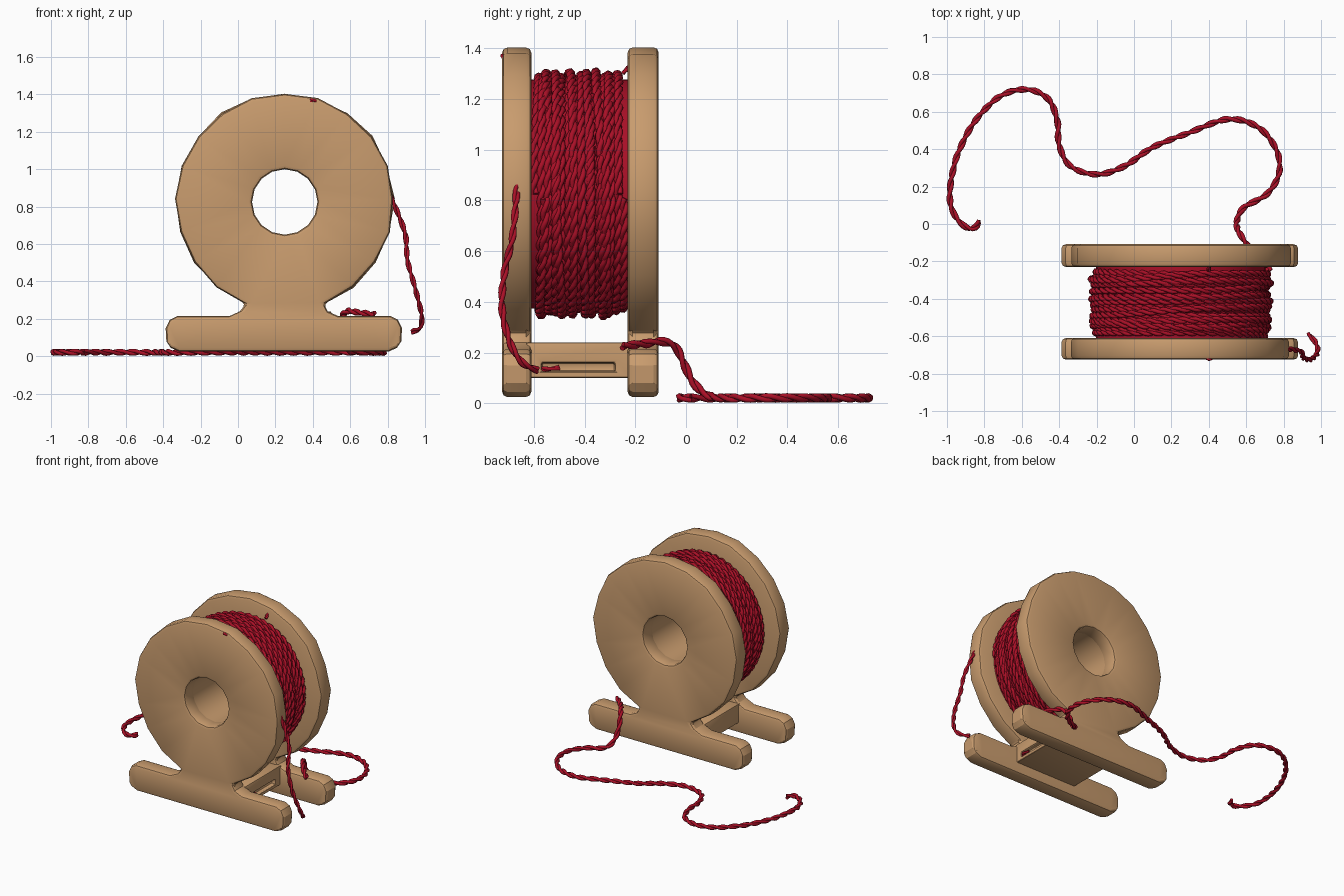
import bpy, bmesh, math, random
from mathutils import Vector

random.seed(7)
if "Cube" in bpy.data.objects:
    bpy.data.objects.remove(bpy.data.objects["Cube"], do_unlink=True)


def material(name, rgb):
    m = bpy.data.materials.new(name)
    m.use_nodes = True
    m.diffuse_color = (*rgb, 1)
    bsdf = next(n for n in m.node_tree.nodes if n.type == 'BSDF_PRINCIPLED')
    bsdf.inputs["Base Color"].default_value = (*rgb, 1)
    return m


WOOD = material("pale wood", (0.58, 0.33, 0.155))
RED = material("red yarn", (0.40, 0.005, 0.02))
CX, CZ, R, HOLE = 0.25, 0.825, 0.585, 0.175   # spool axis and radii


def activate(ob):
    bpy.ops.object.select_all(action='DESELECT')
    ob.select_set(True)
    bpy.context.view_layer.objects.active = ob


def add_mesh(name, bm, mat, bevel=0):
    me = bpy.data.meshes.new(name)
    bm.to_mesh(me)
    bm.free()
    ob = bpy.data.objects.new(name, me)
    bpy.context.collection.objects.link(ob)
    me.materials.append(mat)
    activate(ob)
    if bevel:
        b = ob.modifiers.new("worn edges", 'BEVEL')
        b.width, b.segments = bevel, 2
        b.limit_method, b.angle_limit = 'ANGLE', math.radians(60)
        b.use_clamp_overlap = False
        bpy.ops.object.modifier_apply(modifier=b.name)
    bpy.ops.object.shade_smooth_by_angle(angle=math.radians(25))
    return ob


def ring(radius, n):
    return [(CX + radius * math.cos(2 * math.pi * i / n),
             CZ + radius * math.sin(2 * math.pi * i / n)) for i in range(n)]


# Side frames: round plate with a hole, short neck and long foot in one profile
def side_frame(name, y0, y1):
    outline = []
    n = 18
    for i in range(n + 1):
        a = math.radians(-69 + 318 * i / n)
        r = R + (random.uniform(-0.008, 0.004) if 0 < i < n else 0)
        outline.append((CX + r * math.cos(a), CZ + r * math.sin(a)))
    half = [(0.235, 0.24), (0.29, 0.215), (0.57, 0.215), (0.61, 0.195),
            (0.632, 0.15), (0.628, 0.08), (0.605, 0.045), (0.56, 0.025)]
    outline += [(0.245 - x, z) for x, z in half]
    outline += [(0.245 + x, z) for x, z in reversed(half)]
    bm = bmesh.new()
    for loop in (outline, ring(HOLE, 16)):
        vs = [bm.verts.new((x, y0, z)) for x, z in loop]
        for a, b in zip(vs, vs[1:] + vs[:1]):
            bm.edges.new((a, b))
    bmesh.ops.triangle_fill(bm, edges=bm.edges[:], use_beauty=True)
    ext = bmesh.ops.extrude_face_region(bm, geom=bm.faces[:], use_keep_orig=True)
    top = [v for v in ext["geom"] if isinstance(v, bmesh.types.BMVert)]
    bmesh.ops.translate(bm, verts=top, vec=(0, y1 - y0, 0))
    bmesh.ops.recalc_face_normals(bm, faces=bm.faces[:])
    add_mesh(name, bm, WOOD, 0.02)


side_frame("front_frame", -0.725, -0.61)
side_frame("back_frame", -0.23, -0.108)


# Hollow drum between the plates, and the yarn body around it
def sleeve(name, radius, n, mat, flip):
    bm = bmesh.new()
    loops = [[bm.verts.new((x, y, z)) for x, z in ring(radius, n)] for y in (-0.63, -0.21)]
    for i in range(n):
        j = (i + 1) % n
        bm.faces.new((loops[0][i], loops[0][j], loops[1][j], loops[1][i]))
    bmesh.ops.recalc_face_normals(bm, faces=bm.faces[:])
    if flip:
        bmesh.ops.reverse_faces(bm, faces=bm.faces[:])
    add_mesh(name, bm, mat)


sleeve("drum_bore", HOLE, 16, WOOD, True)
sleeve("yarn_body", 0.452, 48, RED, False)

# Crossbar joining the feet, with a slot in its outer face
bm = bmesh.new()
bmesh.ops.create_cube(bm, size=1)
for v in bm.verts:
    v.co = (CX + v.co.x * 0.5, -0.42 + v.co.y * 0.42, 0.17 + v.co.z * 0.14)
face = next(f for f in bm.faces if f.normal.x > 0.9)
bmesh.ops.inset_region(bm, faces=[face], thickness=0.03)
for v in face.verts:
    v.co.y = -0.57 if v.co.y < -0.42 else -0.28
    v.co.z = 0.125 if v.co.z < 0.17 else 0.16
bmesh.ops.inset_region(bm, faces=[face], thickness=0.002, depth=-0.03)
add_mesh("crossbar", bm, WOOD, 0.008)


# Two-ply yarn: a pair of thin strands twisted around a path
def twisted_yarn(name, path, radius, offset, turn):
    cu = bpy.data.curves.new(name, 'CURVE')
    cu.dimensions = '3D'
    cu.bevel_depth, cu.bevel_resolution = radius, 1
    cu.use_fill_caps = True
    for phase in (0, math.pi):
        pts = []
        ref = Vector((0.3, 0.5, 0.8))
        for i, p in enumerate(path):
            t = (path[min(i + 1, len(path) - 1)] - path[max(i - 1, 0)]).normalized()
            ref = (ref - t * ref.dot(t)).normalized()   # carried along the path
            a = phase + i * turn
            pts.append(p + (ref * math.cos(a) + t.cross(ref) * math.sin(a)) * offset)
        sp = cu.splines.new('POLY')
        sp.points.add(len(pts) - 1)
        for q, p in zip(sp.points, pts):
            q.co = (*p, 1)
    ob = bpy.data.objects.new(name, cu)
    bpy.context.collection.objects.link(ob)
    cu.materials.append(RED)
    activate(ob)
    bpy.ops.object.convert(target='MESH')


def smooth_path(points, step=0.017):
    P = [Vector(p) for p in points]
    P = [P[0] * 2 - P[1]] + P + [P[-1] * 2 - P[-2]]
    out = []
    for a, b, c, d in zip(P, P[1:], P[2:], P[3:]):
        n = max(2, round((c - b).length / step))
        for i in range(n):
            t = i / n
            out.append((b * 2 + (c - a) * t + (a * 2 - b * 5 + c * 4 - d) * t ** 2
                        + (b * 3 - a - c * 3 + d) * t ** 3) / 2)
    return out + [P[-2]]


# Windings: uneven helical layers laid back and forth
def winding(name, turns, radius, wobble, y0, y1):
    per = 170
    n = turns * per
    bumps = [random.uniform(-1, 1) for _ in range(turns * 7 + 2)]
    drift = [random.uniform(-1, 1) for _ in range(turns * 5 + 2)]

    def noise(table, t):
        k = int(t)
        f = t - k
        f = f * f * (3 - 2 * f)
        return table[k] * (1 - f) + table[k + 1] * f

    path = []
    for i in range(n):
        t = i / per
        a = 2 * math.pi * t
        r = radius + 0.009 * noise(bumps, t * 7)
        y = y0 + (y1 - y0) * i / n + wobble * noise(drift, t * 5)
        path.append(Vector((CX + r * math.cos(a), y, CZ + r * math.sin(a))))
    twisted_yarn(name, path, 0.011, 0.009, 0.9)


winding("inner_winding", 14, 0.458, 0.008, -0.592, -0.248)
winding("outer_winding", 8, 0.472, 0.02, -0.27, -0.57)

# Loose yarn running off the back and across the ground
G = 0.021
ground = [(-.83, .02), (-.84, -.01), (-.88, -.025), (-.94, .02), (-.98, .1), (-.98, .22),
          (-.94, .38), (-.85, .55), (-.72, .68), (-.58, .72), (-.46, .67), (-.41, .55),
          (-.4, .42), (-.34, .31), (-.2, .265), (-.05, .31), (.1, .41), (.3, .49),
          (.5, .56), (.66, .52), (.76, .4), (.775, .27), (.71, .16)]
rise = [(.59, .09, .03), (.555, .03, .08), (.55, -.01, .16), (.56, -.04, .22),
        (.59, -.09, .243), (.64, -.16, .235), (.73, -.25, .225)]
twisted_yarn("trailing_yarn", smooth_path([(x, y, G) for x, y in ground] + rise),
             0.011, 0.008, 0.7)

# Loose yarn end hanging beside the front plate
hang = [(.81, -.67, .86), (.84, -.67, .8), (.895, -.685, .65), (.905, -.715, .52),
        (.945, -.725, .37), (.98, -.69, .23), (.975, -.64, .155), (.93, -.585, .13)]
twisted_yarn("hanging_yarn", smooth_path(hang), 0.009, 0.007, 0.7)

# Short yarn scrap in the crossbar slot and snagged ends on the plates
scraps = [[(.485, -.565, .135), (.503, -.54, .135), (.49, -.5, .14)],
          [(.385, -.715, 1.365), (.4, -.722, 1.368), (.415, -.715, 1.365)],
          [(.4, -.25, 1.3), (.4, -.23, 1.32), (.41, -.215, 1.33)]]
for pts in scraps:
    twisted_yarn("yarn_scrap", smooth_path(pts), 0.008, 0.004, 0.7)
